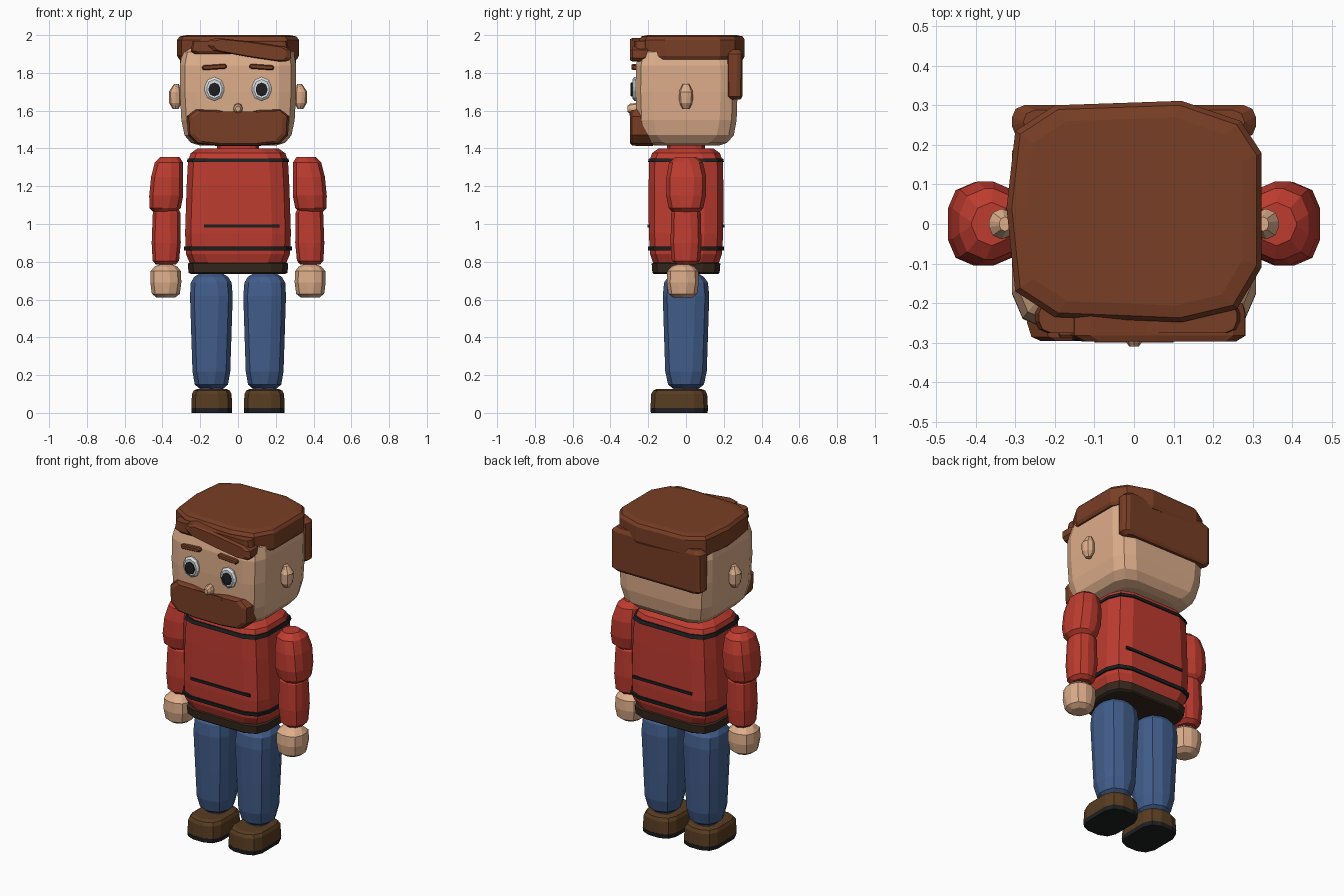
import bpy, bmesh
from math import radians
from mathutils import Matrix, Vector


def material(name, r, g, b):
    m = bpy.data.materials.new(name)
    lin = [((c / 255 + 0.055) / 1.055) ** 2.4 for c in (r, g, b)]
    m.diffuse_color = (*lin, 1)
    return m


RED = material("red_sweater", 190, 60, 48)
BLUE = material("blue_denim", 66, 94, 140)
SKIN = material("skin", 222, 174, 139)
HAIR = material("brown_hair", 121, 62, 37)
SHOE = material("shoe_brown", 88, 60, 33)
BELT = material("belt_brown", 54, 40, 29)
BLACK = material("black", 30, 31, 33)
WHITE = material("eye_white", 222, 226, 228)


def rounded_rect(hx, hy, c):
    """Rectangle outline with two-step cut corners, counter-clockwise."""
    c = min(c, hx, hy)
    k = 0.3 * c
    corner = [(hx, hy - c), (hx - k, hy - k), (hx - c, hy)]
    pts = list(corner)
    pts += [(-x, y) for x, y in reversed(corner)]
    pts += [(-x, -y) for x, y in corner]
    pts += [(x, -y) for x, y in reversed(corner)]
    return pts


def skin_rings(name, rings, mat, matrix=None):
    """Join equal-length rings of 3D points into a closed solid."""
    bm = bmesh.new()
    loops = [[bm.verts.new(p) for p in ring] for ring in rings]
    n = len(loops[0])
    for a, b in zip(loops, loops[1:]):
        for i in range(n):
            j = (i + 1) % n
            bm.faces.new((a[i], a[j], b[j], b[i]))
    bm.faces.new(loops[0][::-1])
    bm.faces.new(loops[-1])
    bmesh.ops.remove_doubles(bm, verts=bm.verts, dist=0.0005)
    if matrix:
        bm.transform(matrix)
    bmesh.ops.recalc_face_normals(bm, faces=bm.faces)
    me = bpy.data.meshes.new(name)
    bm.to_mesh(me)
    bm.free()
    me.materials.append(mat)
    ob = bpy.data.objects.new(name, me)
    bpy.context.collection.objects.link(ob)
    return ob


def loft(name, rings, c, mat, loc=(0, 0, 0), rot=None):
    """Rings are (z, half x, half y[, centre x, centre y])."""
    out = []
    for z, hx, hy, *off in rings:
        cx, cy = off or (0, 0)
        out.append([(x + cx, y + cy, z) for x, y in rounded_rect(hx, hy, c)])
    m = Matrix.Translation(Vector(loc))
    if rot:
        m = m @ rot
    return skin_rings(name, out, mat, m)


def prism(name, outline, levels, mat, matrix=None):
    """Levels are (height, scale) applied to one outline about its centre."""
    cx = sum(p[0] for p in outline) / len(outline)
    cy = sum(p[1] for p in outline) / len(outline)
    rings = [[(cx + (x - cx) * s, cy + (y - cy) * s, h) for x, y in outline] for h, s in levels]
    return skin_rings(name, rings, mat, matrix)


FORWARD = Matrix.Rotation(radians(90), 4, 'X')   # local z -> -y, local y -> z

# Torso
torso = [(0.78, 0.25, 0.17), (0.84, 0.275, 0.19), (0.95, 0.28, 0.197), (1.2, 0.272, 0.198),
         (1.33, 0.265, 0.195), (1.375, 0.25, 0.18), (1.40, 0.215, 0.145)]
loft("torso", torso, 0.10, RED)
loft("neck", [(1.39, 0.11, 0.10), (1.44, 0.11, 0.10)], 0.05, RED)

# Stripes and belt
loft("hem_stripe", [(0.86, 0.285, 0.2), (0.88, 0.287, 0.202)], 0.10, BLACK)
loft("shoulder_stripe", [(1.327, 0.272, 0.202), (1.348, 0.266, 0.196)], 0.10, BLACK)
for side, y in (("front", -0.198), ("back", 0.198)):
    loft(side + "_stripe", [(0.981, 0.2, 0.006), (0.997, 0.2, 0.006)], 0.003, BLACK, (0.02, y, 0))
loft("belt", [(0.735, 0.25, 0.17), (0.742, 0.262, 0.178), (0.79, 0.266, 0.182), (0.797, 0.25, 0.17)],
     0.09, BELT)

for s, side in ((-1, "left"), (1, "right")):
    # Arms
    loft(side + "_upper_arm", [
        (1.06, 0.06, 0.07, s * 0.385, 0), (1.085, 0.083, 0.092, s * 0.386, 0),
        (1.15, 0.09, 0.105, s * 0.38, 0), (1.25, 0.085, 0.105, s * 0.375, 0.002),
        (1.325, 0.075, 0.09, s * 0.366, 0), (1.355, 0.05, 0.055, s * 0.36, 0)], 0.065, RED)
    loft(side + "_forearm", [
        (0.785, 0.052, 0.055, s * 0.382, 0), (0.805, 0.07, 0.075, s * 0.382, 0),
        (0.9, 0.077, 0.082, s * 0.38, 0), (1.06, 0.073, 0.078, s * 0.378, 0),
        (1.10, 0.05, 0.055, s * 0.377, 0)], 0.055, RED)
    loft(side + "_hand", [
        (0.61, 0.048, 0.05), (0.63, 0.074, 0.076), (0.69, 0.082, 0.085),
        (0.75, 0.08, 0.082), (0.775, 0.06, 0.06), (0.787, 0.03, 0.03)],
        0.06, SKIN, (s * 0.382, -0.017, 0))
    # Legs
    loft(side + "_leg", [
        (0.13, 0.065, 0.07, s * 0.14, 0), (0.15, 0.088, 0.095, s * 0.141, 0),
        (0.22, 0.1, 0.11, s * 0.141, 0), (0.4, 0.106, 0.116, s * 0.141, 0),
        (0.62, 0.113, 0.123, s * 0.141, 0), (0.69, 0.108, 0.116, s * 0.142, 0),
        (0.72, 0.09, 0.095, s * 0.142, 0), (0.735, 0.065, 0.07, s * 0.142, 0)], 0.075, BLUE)
    # Shoes
    loft(side + "_sole", [(0, 0.106, 0.15), (0.026, 0.108, 0.153)], 0.07, BLACK, (s * 0.139, -0.036, 0))
    loft(side + "_shoe", [(0.026, 0.108, 0.152), (0.1, 0.105, 0.148), (0.118, 0.096, 0.138),
                          (0.126, 0.08, 0.12)], 0.07, SHOE, (s * 0.139, -0.036, 0))
    loft(side + "_ankle", [(0.12, 0.06, 0.065), (0.145, 0.06, 0.065)], 0.04, BLUE, (s * 0.14, 0, 0))
    # Ears
    loft(side + "_ear", [(1.61, 0.016, 0.018, 0, 0), (1.64, 0.032, 0.035, s * 0.002, 0),
                         (1.7, 0.032, 0.038, s * 0.004, 0), (1.74, 0.014, 0.018, s * -0.004, 0)],
         0.03, SKIN, (s * 0.33, 0, 0))
    # Eyes
    loft(side + "_eye", [(0, 0.052, 0.063), (0.016, 0.052, 0.063), (0.026, 0.04, 0.05)], 1, WHITE,
         (s * 0.125, -0.258, 1.715), FORWARD)
    loft(side + "_pupil", [(0, 0.031, 0.037), (0.009, 0.031, 0.037), (0.012, 0.02, 0.025)], 1, BLACK,
         (s * 0.125, -0.283, 1.712), FORWARD)
    # Eyebrows
    tilt = Matrix.Rotation(radians(4 if s < 0 else -4), 4, 'Y').inverted()
    loft(side + "_eyebrow", [(0, 0.066, 0.013), (0.026, 0.066, 0.013), (0.033, 0.06, 0.008)], 0.012,
         HAIR, (s * 0.125, -0.255, 1.831), tilt @ FORWARD)

# Head
loft("head", [
    (1.415, 0.20, 0.17), (1.43, 0.25, 0.215), (1.47, 0.283, 0.25), (1.55, 0.30, 0.265),
    (1.70, 0.308, 0.27), (1.84, 0.308, 0.268), (1.91, 0.295, 0.252), (1.95, 0.26, 0.21)],
    0.09, SKIN, (0, 0.003, 0))
loft("nose", [(0, 0.024, 0.03), (0.03, 0.022, 0.027), (0.045, 0.012, 0.015)], 1, SKIN,
     (0, -0.265, 1.61), FORWARD)

# Beard: front outline pushed forward, wider where it wraps the jaw
beard = [(-0.265, 1.47), (-0.22, 1.425), (-0.1, 1.412), (0.1, 1.412), (0.22, 1.425), (0.265, 1.47),
         (0.27, 1.57), (0.225, 1.607), (0.12, 1.605), (0, 1.583), (-0.12, 1.605), (-0.225, 1.607),
         (-0.27, 1.57)]
prism("beard", beard, [(0.175, 1.0), (0.25, 1.0), (0.285, 0.96), (0.296, 0.87)], HAIR, FORWARD)
loft("moustache_fold", [(0, 0.1, 0.011), (0.006, 0.1, 0.011)], 0.01, HAIR, (0, -0.293, 1.585), FORWARD)

# Hair cap
cap = [(-0.30, -0.17), (-0.20, -0.235), (0.12, -0.248), (0.26, -0.215), (0.322, -0.11), (0.322, 0.18),
       (0.27, 0.26), (0.12, 0.311), (-0.20, 0.30), (-0.30, 0.235), (-0.322, 0.04)]
prism("hair_cap", cap, [(1.872, 0.97), (1.89, 1.0), (1.975, 1.0), (1.993, 0.96), (2.0, 0.85)], HAIR)
loft("front_hairline", [(1.90, 0.24, 0.03), (1.915, 0.26, 0.04), (1.97, 0.25, 0.04)], 0.03, HAIR,
     (0.01, -0.235, 0))

# Side-swept fringe
fringe = [(-0.16, 1.945), (-0.13, 1.918), (0.05, 1.885), (0.22, 1.86), (0.265, 1.862), (0.282, 1.88),
          (0.28, 1.92), (0.25, 1.938), (0.05, 1.968), (-0.11, 1.985), (-0.15, 1.975)]
prism("fringe", fringe, [(0.2, 0.97), (0.225, 1.0), (0.282, 1.0), (0.297, 0.88)], HAIR, FORWARD)

# Hair at the back of the head
loft("back_hair", [
    (1.658, 0.285, 0.03), (1.675, 0.308, 0.04), (1.90, 0.308, 0.042), (1.925, 0.28, 0.03)],
    0.03, HAIR, (0, 0.258, 0))
